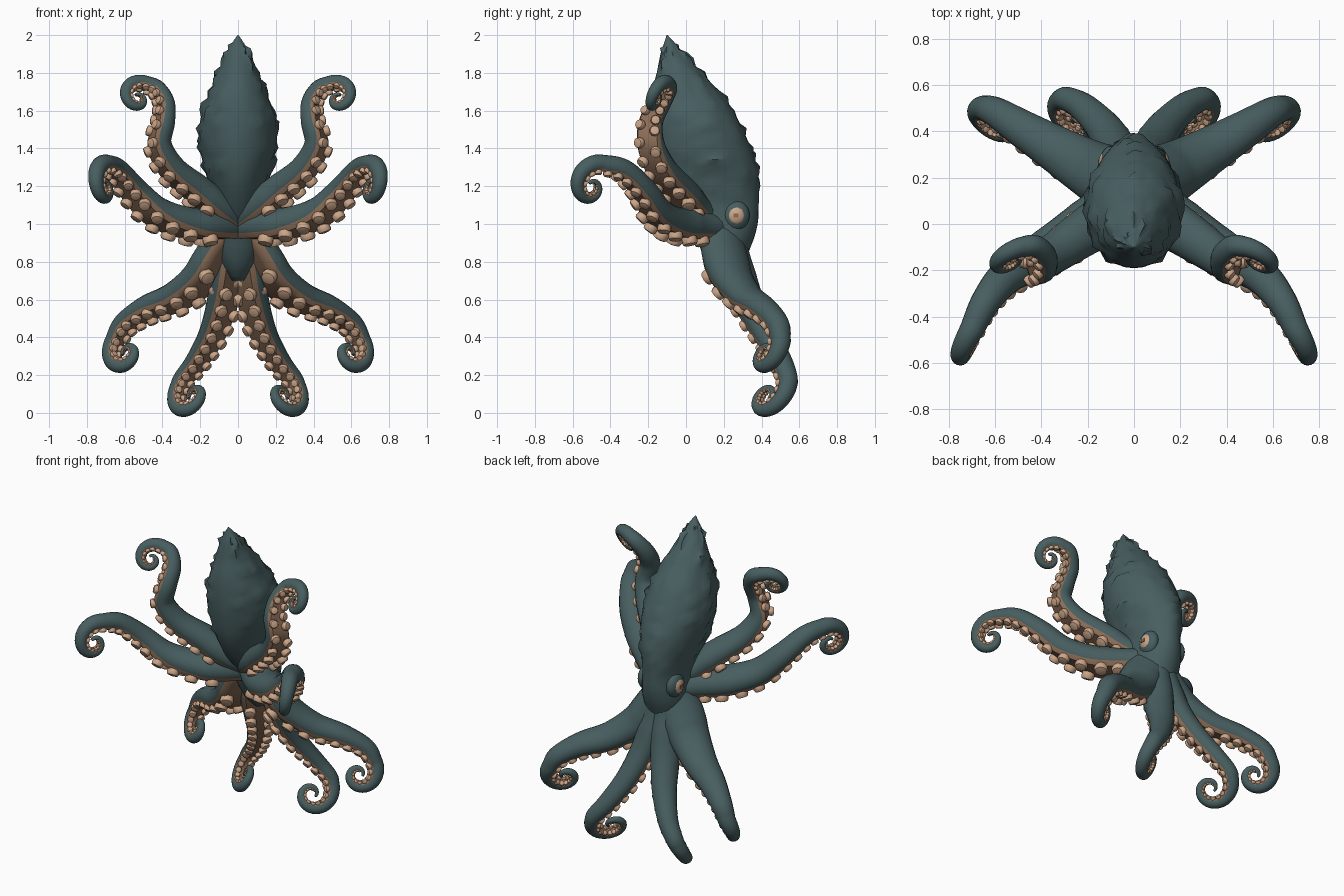
import bpy, bmesh, math, random
from mathutils import Vector, Matrix

if "Cube" in bpy.data.objects:
    bpy.data.objects.remove(bpy.data.objects["Cube"])

random.seed(4)

def mat(name, c):
    m = bpy.data.materials.new(name)
    m.diffuse_color = (*c, 1)
    m.use_nodes = True
    m.node_tree.nodes["Principled BSDF"].inputs["Base Color"].default_value = m.diffuse_color
    return m

TEAL = mat("teal skin", (0.064, 0.112, 0.117))
TAN = mat("tan sucker", (0.60, 0.38, 0.25))
BROWN = mat("brown underside", (0.26, 0.155, 0.095))

def finish(bm, name, mats, mirror=False, angle=50):
    bmesh.ops.recalc_face_normals(bm, faces=bm.faces)
    me = bpy.data.meshes.new(name)
    bm.to_mesh(me)
    bm.free()
    ob = bpy.data.objects.new(name, me)
    bpy.context.collection.objects.link(ob)
    for m in mats:
        me.materials.append(m)
    bpy.ops.object.select_all(action='DESELECT')
    ob.select_set(True)
    bpy.context.view_layer.objects.active = ob
    bpy.ops.object.shade_smooth_by_angle(angle=math.radians(angle))
    if mirror:
        md = ob.modifiers.new("mirror", 'MIRROR')
        md.use_mirror_merge = False
    return ob

def spline(pts, n):
    """Smooth curve through points, n samples per span."""
    v = [Vector(p) for p in pts]
    v = [2 * v[0] - v[1]] + v + [2 * v[-1] - v[-2]]
    out = []
    for i in range(1, len(v) - 2):
        a, b, c, d = v[i - 1:i + 3]
        for k in range(n):
            t = k / n
            out.append(0.5 * (2 * b + (c - a) * t + (2 * a - 5 * b + 4 * c - d) * t * t
                              + (3 * b - a - 3 * c + d) * t ** 3))
    return out + [v[-2]]

def loft(bm, rings):
    """Skin a list of vertex rings; close both ends."""
    faces = []
    n = len(rings[0])
    for r0, r1 in zip(rings, rings[1:]):
        for j in range(n):
            k = (j + 1) % n
            faces.append((bm.faces.new((r0[j], r0[k], r1[k], r1[j])), j))
    bm.faces.new(rings[0])
    bm.faces.new(rings[-1])
    return faces

# Mantle and head: z, half width, front y, back y
rows = [(0.70, 0.03, 0.19, 0.27), (0.77, 0.08, 0.125, 0.30), (0.86, 0.12, 0.08, 0.335),
        (0.94, 0.135, 0.05, 0.365), (1.02, 0.135, 0.00, 0.382), (1.1, 0.135, -0.06, 0.385),
        (1.2, 0.152, -0.12, 0.385), (1.3, 0.18, -0.16, 0.375), (1.4, 0.202, -0.18, 0.345),
        (1.5, 0.207, -0.19, 0.30), (1.6, 0.187, -0.19, 0.25), (1.7, 0.148, -0.18, 0.175),
        (1.8, 0.108, -0.155, 0.085), (1.9, 0.065, -0.135, -0.01), (1.96, 0.03, -0.115, -0.06),
        (2.0, 0.003, -0.103, -0.097)]
bm = bmesh.new()
rings = []
SEG = 32
for i, (z, hx, yf, yb) in enumerate(spline(rows, 3)):
    ring = []
    for j in range(SEG):
        a = 2 * math.pi * j / SEG
        d = Vector((math.cos(a), math.sin(a), 0))
        co = Vector((hx * d.x, (yf + yb) / 2 + (yb - yf) / 2 * d.y, z))
        # pointed warts, denser along the sides
        side = j % 8 == 0 and d.y > -0.5 and i % 3 == 0
        if 1.15 < z < 1.95 and (side or (random.random() < 0.13 and d.y > -0.9)):
            co += (d + Vector((0, 0, 0.4))) * random.uniform(0.006, 0.022)
        ring.append(bm.verts.new(co))
    rings.append(ring)
loft(bm, rings)
finish(bm, "mantle", [TEAL])

# Sucker: rounded button turned around its axis
def sucker(bm, pos, axis, r):
    q = Vector((0, 0, 1)).rotation_difference(axis)
    prev = [[bm.verts.new(pos + q @ Vector((r * s * math.cos(a * math.pi / 5),
             r * s * math.sin(a * math.pi / 5), r * h))) for a in range(10)]
            for s, h in ((0.7, -0.6), (0.95, -0.1), (1, 0.4), (0.85, 0.75), (0.45, 0.85))]
    loft(bm, prev)

def arm(name, pts, n_base, n_tip, curl_r, r_base=0.09, first=0.1, wide=1.25):
    N0, N = Vector(n_base).normalized(), Vector(n_tip).normalized()
    path = spline(pts, 7)
    body = len(path)
    # tip rolls up towards the sucker side
    T = (path[-1] - path[-2])
    T = (T - N * T.dot(N)).normalized()
    p, steps = path[-1].copy(), 42
    for k in range(steps):
        R = curl_r * (0.19 ** (k / steps))
        da = math.radians(420) / steps
        T = (T * math.cos(da) + T.cross(N) * math.sin(da)).normalized()
        p = p + T * R * da
        path.append(p.copy())
    dist = [0]
    for a, b in zip(path, path[1:]):
        dist.append(dist[-1] + (b - a).length)
    L = dist[-1]
    radius = lambda u: (r_base * (1 - u) ** 0.75 + 0.009) * (0.8 + 0.2 * min(1, u / 0.15))
    width = lambda u: radius(u) * (wide - (wide - 1) * min(1, u * 1.3))
    frames = []
    for i, c in enumerate(path):
        t = (path[min(i + 1, len(path) - 1)] - path[max(i - 1, 0)]).normalized()
        s = t.cross(N0.lerp(N, min(1, i / body))).normalized()
        frames.append((c, t, s, t.cross(s)))
    # tapered limb, wide at the root, underside flattened and brown
    bm = bmesh.new()
    n = 18
    rings = []
    for (c, t, s, b), d in zip(frames, dist):
        r, w = radius(d / L), width(d / L)
        ring = []
        for j in range(n):
            a = 2 * math.pi * (j + 0.5) / n
            ring.append(bm.verts.new(c + s * r * min(math.cos(a), 0.66) + b * w * math.sin(a)))
        rings.append(ring)
    for f, j in loft(bm, rings):
        if j in (n - 1, 0, 1, 2, n - 2, n - 3, n - 4):
            f.material_index = 1
    finish(bm, name, [TEAL, BROWN], True)
    # two staggered rows of suckers
    bm = bmesh.new()
    x, side = first * L, 1
    while x < 0.97 * L:
        i = max(k for k in range(len(dist)) if dist[k] <= x)
        f = (x - dist[i]) / (dist[i + 1] - dist[i])
        c = frames[i][0].lerp(frames[i + 1][0], f)
        s, b = frames[i][2], frames[i][3]
        r, w = radius(x / L), width(x / L)
        sr = 0.45 * r
        sucker(bm, c + s * r * 0.68 + b * side * w * 0.58, (s + b * side * 0.35).normalized(), sr)
        x += sr * 1.3
        side = -side
    finish(bm, name + "_suckers", [TAN], True)

arm("top_arms", [(0.03, 0.10, 1.03), (0.11, 0.03, 1.09), (0.22, -0.04, 1.18), (0.35, -0.13, 1.29),
    (0.418, -0.185, 1.42), (0.393, -0.185, 1.54), (0.388, -0.135, 1.64), (0.43, -0.095, 1.715),
    (0.49, -0.10, 1.743)], (-0.3, -0.95, 0), (-0.38, -0.83, 0.4), 0.105, 0.09)
arm("front_arms", [(0.04, 0.14, 0.98), (0.15, 0.03, 0.985), (0.28, -0.06, 1.0), (0.43, -0.15, 1.06),
    (0.55, -0.225, 1.175), (0.64, -0.335, 1.285), (0.70, -0.455, 1.317)],
    (-0.78, -0.6, 0), (-0.86, -0.5, 0.15), 0.13, 0.1)
arm("back_arms", [(0.04, 0.2, 0.95), (0.10, 0.2, 0.86), (0.19, 0.24, 0.72), (0.33, 0.32, 0.61),
    (0.48, 0.41, 0.55), (0.60, 0.485, 0.47), (0.653, 0.502, 0.38)],
    (0.62, -0.78, 0), (0.55, -0.75, 0.4), 0.12, 0.1, 0.13, 1.5)
arm("bottom_arms", [(0.04, 0.23, 0.92), (0.05, 0.26, 0.78), (0.078, 0.325, 0.60), (0.135, 0.42, 0.42),
    (0.22, 0.505, 0.27), (0.29, 0.54, 0.18), (0.315, 0.535, 0.13)],
    (0.62, -0.79, 0), (0.6, -0.62, 0.5), 0.135, 0.085, 0.16)

# Eyes: lid mound, ball and a flat pupil
def ball(name, loc, scale, m, seg=20):
    bm = bmesh.new()
    bmesh.ops.create_uvsphere(bm, u_segments=seg, v_segments=12, radius=1)
    bmesh.ops.transform(bm, verts=bm.verts, matrix=Matrix.Translation(loc) @ Matrix.Diagonal((*scale, 1)))
    finish(bm, name, [m], True)

ball("eyelids", (0.102, 0.262, 1.045), (0.046, 0.075, 0.08), TEAL)
ball("eyes", (0.112, 0.265, 1.045), (0.042, 0.055, 0.058), TAN)
bm = bmesh.new()
bmesh.ops.create_cube(bm, size=1)
bmesh.ops.transform(bm, verts=bm.verts, matrix=Matrix.Translation((0.152, 0.265, 1.045))
                    @ Matrix.Diagonal((0.008, 0.028, 0.022, 1)))
finish(bm, "pupils", [BROWN], True)
